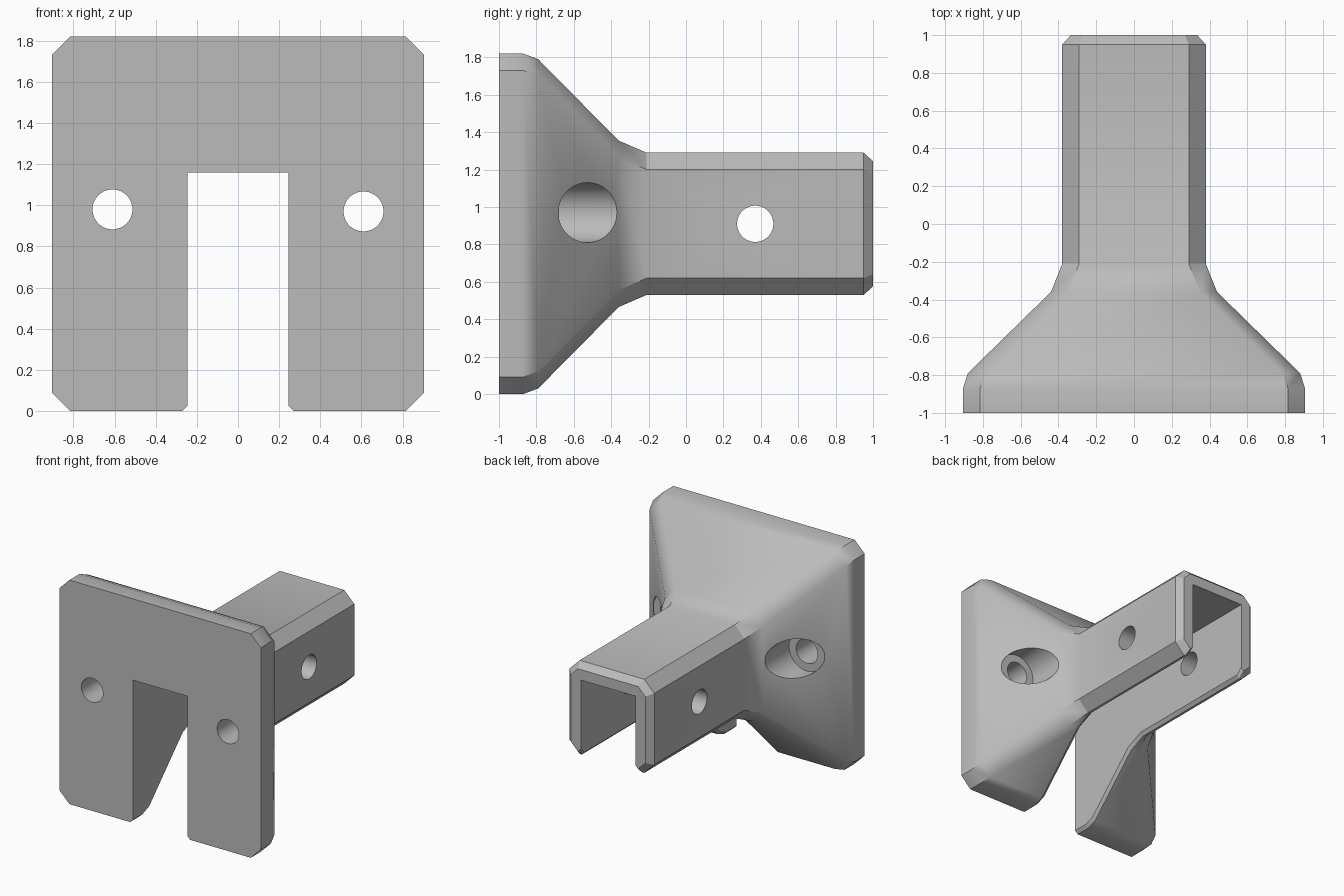
import bpy
import bmesh
import math

cube = bpy.data.objects.get("Cube")
if cube:
    bpy.data.objects.remove(cube, do_unlink=True)

grey = bpy.data.materials.new("plain grey")
grey.use_nodes = True
colour = (0.5, 0.5, 0.5, 1)
grey.diffuse_color = colour
grey.node_tree.nodes["Principled BSDF"].inputs["Base Color"].default_value = colour

MID_Z = 0.91
SLOT = 0.245       # half width of the open channel
SLOT_TOP = 1.16
EASE = 0.025       # small chamfer on the channel's lower edges


def section(half_w, half_h, chamfer):
    """Chamfered rectangle with a channel open at the bottom."""
    top, bottom = MID_Z + half_h, MID_Z - half_h
    side = [(half_w - chamfer, top), (half_w, top - chamfer),
            (half_w, bottom + chamfer), (half_w - chamfer, bottom),
            (SLOT + EASE, bottom), (SLOT, bottom + EASE), (SLOT, SLOT_TOP)]
    return side + [(-x, z) for x, z in reversed(side)]


# Bracket body: wide plate, tapering flare and square channel, front to back
stations = [
    (-1.0, 0.905, 0.91, 0.09),
    (-0.87, 0.905, 0.91, 0.09),
    (-0.79, 0.88, 0.88, 0.095),
    (-0.36, 0.44, 0.445, 0.09),
    (-0.21, 0.38, 0.38, 0.09),
    (0.95, 0.38, 0.38, 0.09),
    (1.0, 0.335, 0.335, 0.065),
]
bm = bmesh.new()
rings = [[bm.verts.new((x, y, z)) for x, z in section(w, h, c)]
         for y, w, h, c in stations]
for a, b in zip(rings, rings[1:]):
    for i in range(len(a)):
        j = (i + 1) % len(a)
        bm.faces.new((a[i], a[j], b[j], b[i]))
bm.faces.new(rings[0])
bm.faces.new(rings[-1])
bmesh.ops.recalc_face_normals(bm, faces=bm.faces)
mesh = bpy.data.meshes.new("bracket_body")
bm.to_mesh(mesh)
bm.free()
body = bpy.data.objects.new("bracket_body", mesh)
bpy.context.collection.objects.link(body)
mesh.materials.append(grey)


def drill(name, radius, length, centre, rotation):
    """Cut a round hole through the body."""
    bpy.ops.mesh.primitive_cylinder_add(
        vertices=64, radius=radius, depth=length, location=centre, rotation=rotation)
    cutter = bpy.context.object
    cutter.name = name
    cutter.hide_render = True
    cutter.data.materials.append(grey)
    cut = body.modifiers.new(name, 'BOOLEAN')
    cut.operation = 'DIFFERENCE'
    cut.solver = 'EXACT'
    cut.object = cutter
    bpy.context.view_layer.objects.active = body
    bpy.ops.object.modifier_apply(modifier=name)
    bpy.data.objects.remove(cutter, do_unlink=True)


# Screw holes through the plate, with wide recesses for the heads
along_y = (math.pi / 2, 0, 0)
for x, z in ((-0.61, 0.98), (0.61, 0.97)):
    drill("screw_hole", 0.097, 1.2, (x, -0.9, z), along_y)
    drill("screw_recess", 0.16, 1.0, (x, -0.18, z), along_y)

# Pin hole across the channel
drill("pin_hole", 0.097, 1.2, (0, 0.37, MID_Z), (0, math.pi / 2, 0))

bpy.ops.object.select_all(action='DESELECT')
body.select_set(True)
bpy.context.view_layer.objects.active = body
bpy.ops.object.shade_smooth_by_angle(angle=math.radians(30))
